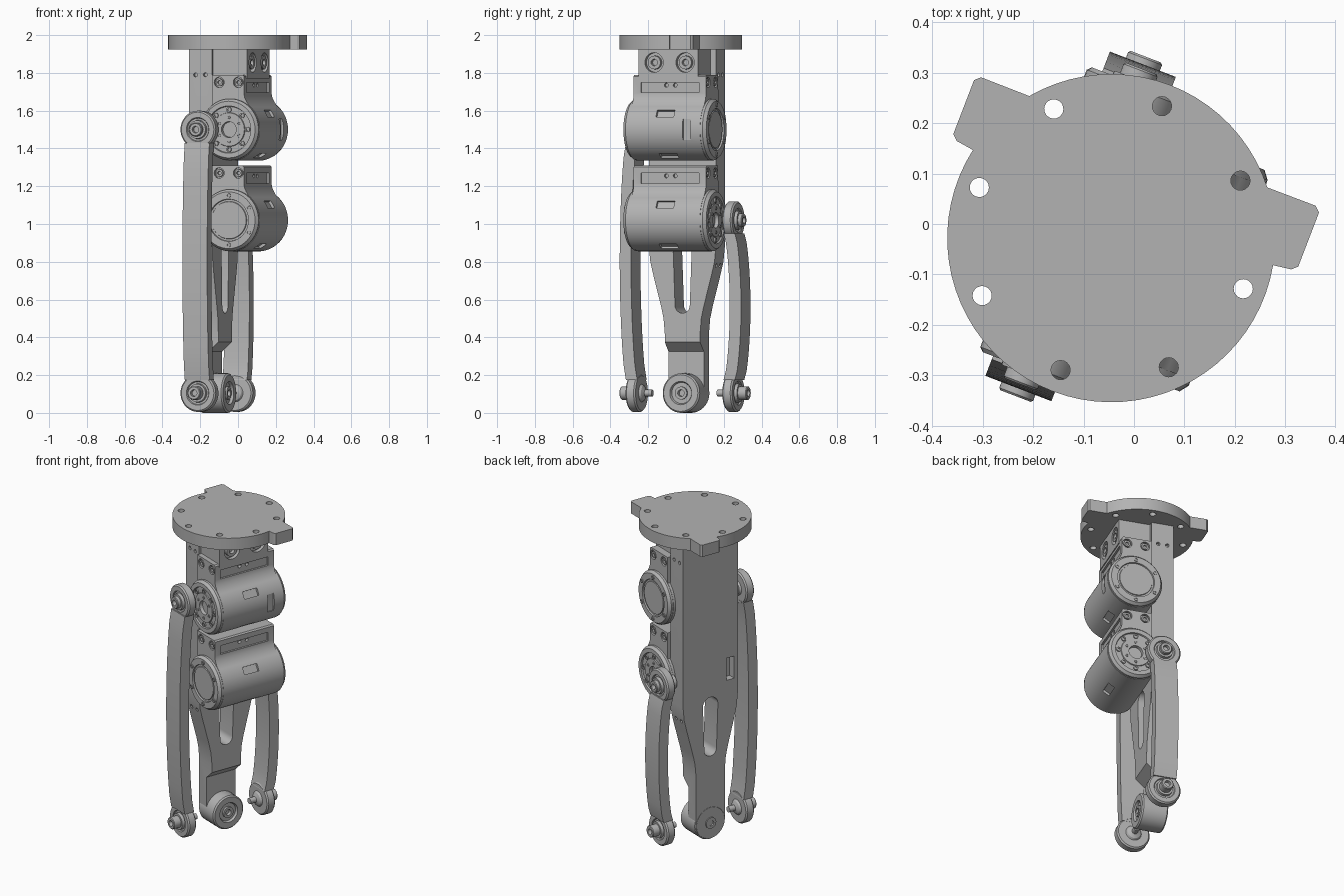
import bpy, bmesh
from math import sin, cos, pi, radians
from mathutils import Matrix

cube = bpy.data.objects.get("Cube")
if cube:
    bpy.data.objects.remove(cube, do_unlink=True)

# One metal grey for the whole leg
grey = bpy.data.materials.new("metal grey")
grey.use_nodes = True
grey.diffuse_color = (0.45, 0.45, 0.45, 1)
grey.node_tree.nodes["Principled BSDF"].inputs["Base Color"].default_value = (0.45, 0.45, 0.45, 1)

# The leg is turned about its own vertical axis
FRAME = Matrix.Translation((-0.045, -0.028, 0)) @ Matrix.Rotation(radians(-21), 4, 'Z')
FOOT_Z = 0.105
PIVOT_X = -0.065      # sideways position of both link pivots
MOTOR_X, MOTOR_R = 0.085, 0.165


def place(axis, a, b, t):
    return {'x': (t, a, b), 'y': (a, t, b), 'z': (a, b, t)}[axis]


def finish(name, bm):
    bmesh.ops.recalc_face_normals(bm, faces=bm.faces)
    mesh = bpy.data.meshes.new(name)
    bm.to_mesh(mesh)
    bm.free()
    mesh.materials.append(grey)
    obj = bpy.data.objects.new(name, mesh)
    bpy.context.scene.collection.objects.link(obj)
    obj.matrix_world = FRAME
    return obj


def loft(name, rings):
    bm = bmesh.new()
    rows = [[bm.verts.new(p) for p in ring] for ring in rings]
    n = len(rows[0])
    for low, high in zip(rows, rows[1:]):
        for i in range(n):
            j = (i + 1) % n
            bm.faces.new((low[i], low[j], high[j], high[i]))
    bm.faces.new(rows[0])
    bm.faces.new(rows[-1])
    return finish(name, bm)


def prism(name, axis, points, start, end):
    return loft(name, [[place(axis, a, b, t) for a, b in points] for t in (start, end)])


def box(name, x0, x1, y0, y1, z0, z1):
    return prism(name, 'z', [(x0, y0), (x1, y0), (x1, y1), (x0, y1)], z0, z1)


def arc(ca, cb, r, start, end, steps):
    angles = [radians(start + (end - start) * i / steps) for i in range(steps + 1)]
    return [(ca + r * cos(g), cb + r * sin(g)) for g in angles]


def lathe(name, axis, centre, profile, side=1, seg=32):
    circle = arc(0, 0, 1, 0, 360 - 360 / seg, seg - 1)
    return loft(name, [[place(axis, centre[0] + r * a, centre[1] + r * b, side * t)
                        for a, b in circle] for r, t in profile])


def cylinder(name, axis, centre, r, start, end, seg=20):
    return lathe(name, axis, centre, [(r, start), (r, end)], 1, seg)


def cut(obj, cutters):
    bpy.context.view_layer.update()
    for cutter in cutters:
        mod = obj.modifiers.new("cut", 'BOOLEAN')
        mod.operation, mod.solver, mod.object = 'DIFFERENCE', 'EXACT', cutter
        bpy.context.view_layer.objects.active = obj
        bpy.ops.object.modifier_apply(modifier=mod.name)
        bpy.data.objects.remove(cutter, do_unlink=True)


def socket_bolt(name, axis, centre, r, t, height, side=1):
    lathe(name, axis, centre, [(r, t - 0.02), (r, t + height), (r * 0.5, t + height),
                               (r * 0.45, t + height * 0.3)], side, 16)


# Round top flange with two side tabs and a ring of holes
half = arc(0, 0, 0.325, -90, 11.5, 20) + [(0.355, 0.07), (0.366, 0.08), (0.366, 0.195), (0.355, 0.205)]
half += arc(0, 0, 0.325, 39, 90, 10)
flange = prism("top_flange", 'z', half + [(-x, y) for x, y in reversed(half[1:-1])], 1.925, 2.0)
cut(flange, [cylinder("hole", 'z', p, 0.019, 1.9, 2.1) for p in arc(0, 0, 0.28, 0, 315, 7)])

# Upper leg plate, tapering down to the foot, with a long slot
side_edge = [(0.1, 0.42), (0.107, 0.5), (0.12, 0.56), (0.165, 0.73), (0.182, 0.8), (0.19, 0.88), (0.19, 1.925)]
outline = arc(0, FOOT_Z, 0.1, 180, 360, 20) + side_edge + [(-y, z) for y, z in reversed(side_edge)]
plate = prism("leg_plate", 'x', outline, -0.157, -0.025)
slot = arc(0, 0.57, 0.042, 180, 360, 12) + arc(0, 0.85, 0.052, 0, 180, 12)
step = [(-0.08, -0.1), (-0.08, 0.325), (-0.02, 0.38), (0.1, 0.38), (0.1, -0.1)]
cutters = [prism("slot", 'x', slot, -0.3, 0.1), prism("step", 'y', step, -0.3, 0.3),
           box("window", -0.2, -0.11, -0.165, -0.11, 0.98, 1.12)]
for s in (-1, 1):
    for x in (-0.12, -0.065):
        for z, y in ((1.79, 0.19), (0.78, 0.177)):
            cutters.append(cylinder("hole", 'y', (x, z), 0.011, s * (y - 0.02), s * (y + 0.02), 12))
cut(plate, cutters)

# Foot joint at the bottom of the plate
lathe("foot_hub", 'x', (0, FOOT_Z),
      [(0.097, -0.158), (0.105, -0.15), (0.105, -0.008), (0.097, 0), (0.062, 0), (0.056, -0.014),
       (0.034, -0.014), (0.034, -0.002), (0.018, -0.002), (0.016, -0.02)], 1, 40)
socket_bolt("foot_back_bolt", 'x', (0, FOOT_Z), 0.035, 0.158, 0.008, -1)

# Mounting block under the flange with two recessed bolts
block = box("mount_block", -0.03, 0.165, -0.175, 0.16, 1.77, 1.926)
cut(block, [cylinder("bore", 'x', (y, 1.855), 0.052, 0.14, 0.2, 28) for y in (-0.088, 0.088)])
for y in (-0.088, 0.088):
    socket_bolt("mount_bolt", 'x', (y, 1.855), 0.036, 0.135, 0.028)


def motor(prefix, zc, out, side_slot):
    # Housing: round body blending into a square mounting head
    head = [(-0.02, 0.29), (0.152, 0.29), (0.16, 0.282), (0.16, 0.19), (0.165, 0.168), (0.174, 0.15)]
    shape = [(x, zc + z) for x, z in head] + arc(MOTOR_X, zc, MOTOR_R, 52, -230, 56)
    body = prism(prefix + "_housing", 'y', shape, -0.205, 0.205)
    cutters = [box("recess", 0.148, 0.2, -0.165, 0.165, zc + 0.195, zc + 0.25)]
    windows = [(31, -0.05, 0.05, 0.022), (-58, -0.05, 0.05, 0.022)]
    if side_slot:
        windows.append((0, 0.105, 0.148, 0.055))
    for angle, y0, y1, h in windows:
        c, s = cos(radians(angle)), sin(radians(angle))
        corners = [(MOTOR_X + r * c - k * s, zc + r * s + k * c)
                   for r, k in ((0.15, -h), (0.2, -h), (0.2, h), (0.15, h))]
        cutters.append(prism("window", 'y', corners, y0, y1))
    for y in (-0.025, 0.025):
        cutters.append(cylinder("hole", 'x', (y, zc + 0.235), 0.011, 0.13, 0.2, 12))
    for x in (0.02, 0.128):
        for s in (-1, 1):
            cutters.append(cylinder("bore", 'y', (x, zc + 0.25), 0.028, s * 0.19, s * 0.22, 20))
    cut(body, cutters)
    for x in (0.02, 0.128):
        for s in (-1, 1):
            socket_bolt(prefix + "_head_bolt", 'y', (x, zc + 0.25), 0.02, 0.188, 0.015, s)
    # Output face with a bolt circle and a centre bore
    axis = (MOTOR_X, zc)
    lathe(prefix + "_output", 'y', axis,
          [(0.163, 0.19), (0.163, 0.218), (0.15, 0.235), (0.125, 0.235), (0.122, 0.226), (0.09, 0.226),
           (0.088, 0.232), (0.042, 0.232), (0.04, 0.212)], out, 48)
    for p in arc(*axis, 0.105, 0, 315, 7):
        socket_bolt(prefix + "_output_bolt", 'y', p, 0.014, 0.226, 0.008, out)
    for p in arc(*axis, 0.064, 30, 330, 5):
        socket_bolt(prefix + "_output_pin", 'y', p, 0.009, 0.232, 0.004, out)
    # Closed cover on the other end
    lathe(prefix + "_cover", 'y', axis,
          [(0.163, 0.19), (0.163, 0.218), (0.15, 0.235), (0.112, 0.235), (0.11, 0.226), (0.1, 0.226),
           (0.098, 0.231)], -out, 48)
    for p in arc(*axis, 0.131, 30, 330, 5):
        socket_bolt(prefix + "_cover_bolt", 'y', p, 0.012, 0.235, 0.005, -out)


motor("upper_motor", 1.5, -1, True)
motor("lower_motor", 1.02, 1, False)


def link(prefix, top, s):
    # Bowed bar between two pivots
    low, high, n = FOOT_Z + 0.07, top - 0.07, 16
    middle = [(0.277 + 0.035 * sin(pi * i / n) ** 0.6, low + (high - low) * i / n) for i in range(n + 1)]
    shape = [(s * (y + 0.032), z) for y, z in middle] + [(s * (y - 0.032), z) for y, z in reversed(middle)]
    prism(prefix + "_bar", 'x', shape, PIVOT_X - 0.07, PIVOT_X + 0.07)
    # Bearing hubs, with a longer bolt and inner pin at the bottom
    for name, z, tip, pin_r, pin_end in (("_top", top, 0.335, 0.045, 0.2),
                                         ("_bottom", FOOT_Z, 0.36, 0.018, 0.185)):
        centre = (PIVOT_X, z)
        lathe(prefix + name + "_hub", 'y', centre,
              [(0.06, 0.246), (0.092, 0.246), (0.1, 0.254), (0.1, 0.294), (0.092, 0.302), (0.064, 0.302),
               (0.06, 0.294), (0.05, 0.294), (0.048, 0.312), (0.036, 0.312), (0.036, tip - 0.004),
               (0.032, tip), (0.018, tip), (0.016, tip - 0.02)], s, 36)
        lathe(prefix + name + "_pin", 'y', centre,
              [(pin_r, pin_end), (pin_r, 0.225), (0.04, 0.235), (0.05, 0.25)], s, 20)


link("front_link", 1.5, -1)
link("rear_link", 1.02, 1)

# Smooth shading on round faces, sharp creases elsewhere
bpy.ops.object.select_all(action='DESELECT')
for obj in bpy.context.scene.objects:
    if obj.type == 'MESH':
        obj.select_set(True)
        bpy.context.view_layer.objects.active = obj
bpy.ops.object.shade_smooth_by_angle(angle=radians(30))
